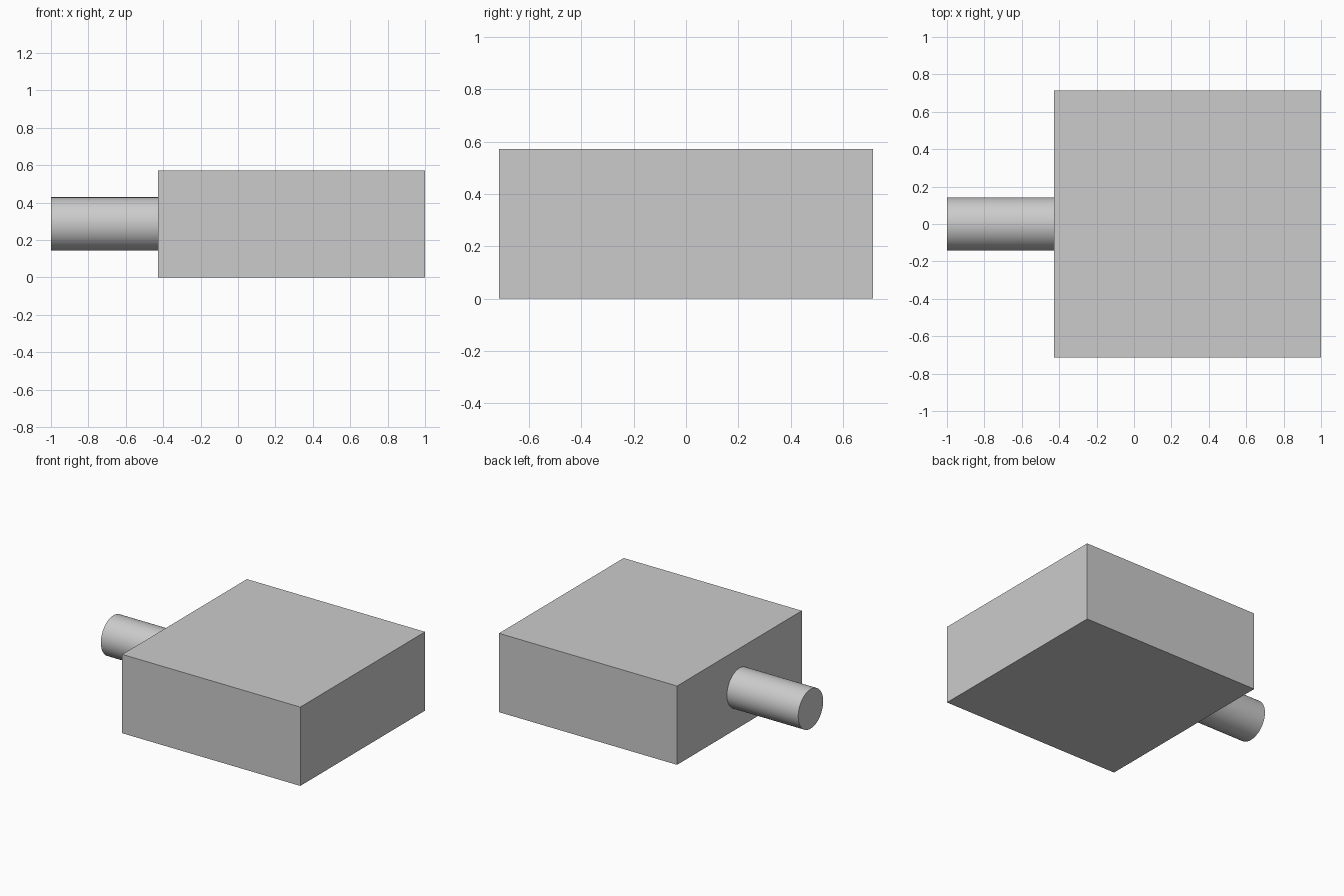
import bpy
import math

if "Cube" in bpy.data.objects:
    bpy.data.objects.remove(bpy.data.objects["Cube"])

U = 1 / 7  # base module: the model is 14 modules long

# Square block body
bpy.ops.mesh.primitive_cube_add(size=1, location=(2 * U, 0, 2 * U))
body = bpy.context.object
body.name = "block_body"
body.scale = (10 * U, 10 * U, 4 * U)
bpy.ops.object.transform_apply(location=False, rotation=False, scale=True)

# Round peg sticking out of the left face
bpy.ops.mesh.primitive_cylinder_add(
    vertices=96, radius=U, depth=4 * U,
    location=(-5 * U, 0, 2 * U), rotation=(0, math.pi / 2, 0))
peg = bpy.context.object
peg.name = "round_peg"
bpy.ops.object.shade_smooth_by_angle(angle=math.radians(30))
